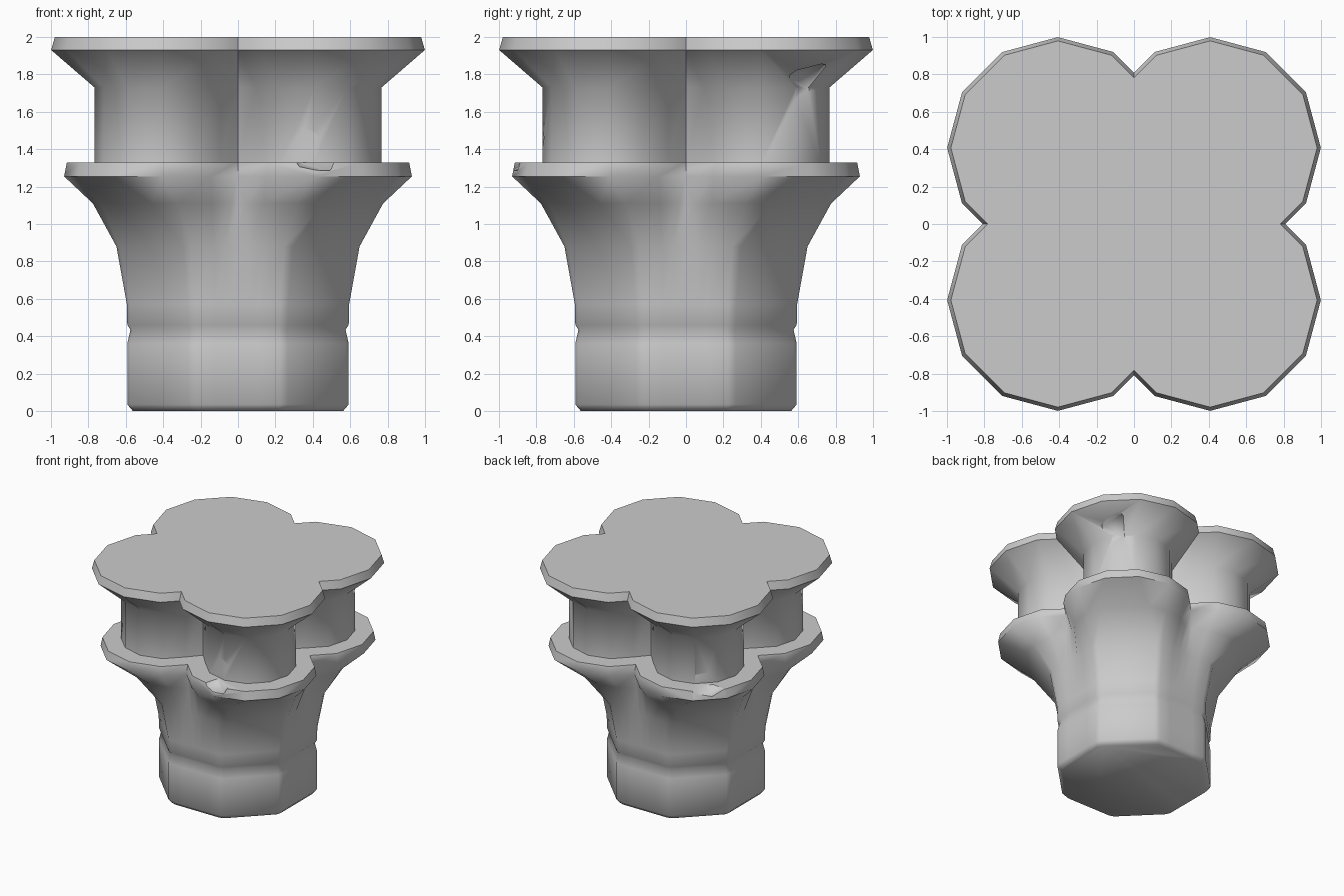
import bpy, bmesh
from math import radians, cos, sin
from mathutils import Vector

cube = bpy.data.objects.get("Cube")
if cube:
    bpy.data.objects.remove(cube, do_unlink=True)

C = 0.407  # offset of each lobe centre from the axes

stone = bpy.data.materials.new("grey_stone")
stone.use_nodes = True
stone.diffuse_color = (0.6, 0.6, 0.6, 1)
stone.node_tree.nodes["Principled BSDF"].inputs["Base Color"].default_value = (0.6, 0.6, 0.6, 1)


def lobe(r, web=None):
    """Half of one twelve-sided lobe, from the valley to the diagonal."""
    pts = [Vector((C + r * cos(radians(a)), C + r * sin(radians(a)))) for a in (-60, -30, 0, 30)]
    if pts[0].y < 0:  # neighbouring lobes meet on the axis
        pts[0] = pts[0].lerp(pts[1], -pts[0].y / (pts[1].y - pts[0].y))
    valley = Vector((web, 0)) if web else Vector((pts[0].x, 0))
    return [valley] + pts


def octagon(a):
    """Matching half profile of the octagon with bevelled corners."""
    return [Vector((a * u, a * v)) for u, v in ((1, 0), (1, .1), (1, .2), (1, .38), (.975, .45))]


def mix(p, q, t):
    return [a.lerp(b, t) for a, b in zip(p, q)]


def full_ring(half):
    """Mirror across the diagonal and turn four times."""
    quarter = half + [Vector((p.y, p.x)) for p in reversed(half[1:])]
    ring = []
    for _ in range(4):
        ring += quarter
        quarter = [Vector((-p.y, p.x)) for p in quarter]
    return ring


# Sections from the foot to the top slab
sections = [
    (0, octagon(.562)), (.035, octagon(.592)), (.36, octagon(.592)),
    (.435, octagon(.575)), (.46, octagon(.592)), (.57, octagon(.594)),
    (.88, octagon(.65)), (1.11, mix(octagon(.65), lobe(.523), .45)),
    (1.255, lobe(.523)), (1.33, lobe(.508)),
    (1.33, lobe(.36, .48)), (1.73, lobe(.36, .48)),
    (1.93, lobe(.592)), (2.0, lobe(.572)),
]

bm = bmesh.new()
rings = [[bm.verts.new((p.x, p.y, z)) for p in full_ring(half)] for z, half in sections]
n = len(rings[0])
for low, high in zip(rings, rings[1:]):
    for i in range(n):
        j = (i + 1) % n
        bm.faces.new((low[i], low[j], high[j], high[i]))
bm.faces.new(rings[0][::-1])
bm.faces.new(rings[-1])
bmesh.ops.remove_doubles(bm, verts=bm.verts, dist=.0005)
bmesh.ops.recalc_face_normals(bm, faces=bm.faces)
mesh = bpy.data.meshes.new("clustered_pillar")
bm.to_mesh(mesh)
bm.free()
pillar = bpy.data.objects.new("clustered_pillar", mesh)
bpy.context.collection.objects.link(pillar)
mesh.materials.append(stone)

# Shallow chips in three of the columns
for sx, sy, angle, z in ((1, -1, -90, 1.44), (-1, 1, 135, 1.43), (1, 1, 35, 1.7)):
    reach = .36 + .14
    spot = (sx * C + reach * cos(radians(angle)), sy * C + reach * sin(radians(angle)), z)
    bpy.ops.mesh.primitive_ico_sphere_add(subdivisions=1, radius=.18, location=spot, rotation=(.4, .3, angle))
    cutter = bpy.context.object
    cutter.name = "chip_cutter"
    cutter.hide_render = True
    cutter.data.materials.append(stone)
    chip = pillar.modifiers.new("chip", "BOOLEAN")
    chip.operation = "DIFFERENCE"
    chip.solver = "EXACT"
    chip.object = cutter
    bpy.context.view_layer.objects.active = pillar
    bpy.ops.object.modifier_apply(modifier=chip.name)
    bpy.data.objects.remove(cutter, do_unlink=True)

bpy.ops.object.select_all(action="DESELECT")
pillar.select_set(True)
bpy.context.view_layer.objects.active = pillar
bpy.ops.object.shade_smooth_by_angle(angle=radians(52))
